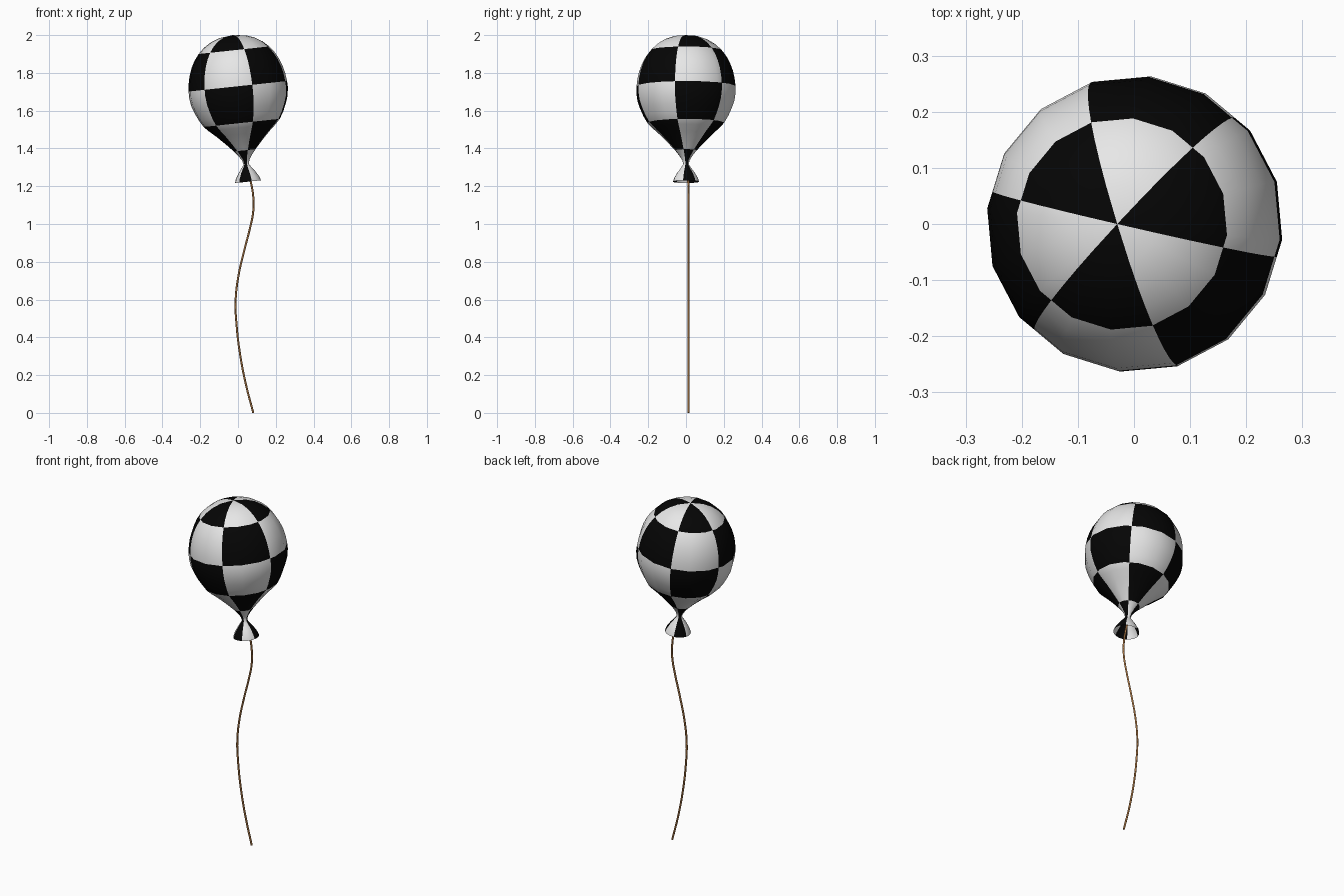
import bpy, bmesh, math

if "Cube" in bpy.data.objects:
    bpy.data.objects.remove(bpy.data.objects["Cube"])


def mat(name, rgb):
    m = bpy.data.materials.new(name)
    m.diffuse_color = (*rgb, 1)
    m.use_nodes = True
    m.node_tree.nodes["Principled BSDF"].inputs["Base Color"].default_value = m.diffuse_color
    return m


white = mat("white", (0.8, 0.8, 0.8))
black = mat("black", (0.0015, 0.0015, 0.0015))
brown = mat("brown string", (0.42, 0.19, 0.06))

# Balloon profile along its own axis: (radius, height above the mouth)
profile = [(.0695, 0), (.063, .02), (.045, .05), (.024, .078), (.014, .093), (.02, .115),
           (.036, .14), (.058, .167), (.098, .21), (.143, .255), (.18, .288), (.204, .313),
           (.226, .35), (.244, .39), (.258, .43), (.2645, .475)]
EQUATOR, CROWN, RADIUS, POWER = .475, .305, .2645, 2.17
for s in (.508, .55, .59, .63, .665, .70, .73, .755, .772):
    profile.append((RADIUS * (1 - ((s - EQUATOR) / CROWN) ** POWER) ** (1 / POWER), s))

# Sixteen-sided lathe with an open mouth
SIDES, TURN = 16, math.radians(-6)
bm = bmesh.new()
rings = []
for r, s in profile:
    angles = [TURN + math.tau * k / SIDES for k in range(SIDES)]
    rings.append([bm.verts.new((r * math.cos(a), r * math.sin(a), s)) for a in angles])
for lo, hi in zip(rings, rings[1:]):
    for k in range(SIDES):
        n = (k + 1) % SIDES
        bm.faces.new((lo[k], lo[n], hi[n], hi[k]))
pole = bm.verts.new((0, 0, EQUATOR + CROWN))
for k in range(SIDES):
    bm.faces.new((rings[-1][k], rings[-1][(k + 1) % SIDES], pole))

# Cut six sectors, then colour the cells as a checker of sector and band
START = -13
for k in range(3):
    a = math.radians(START + 60 * k)
    bmesh.ops.bisect_plane(bm, geom=bm.verts[:] + bm.edges[:] + bm.faces[:], dist=1e-5,
                           plane_co=(0, 0, 0), plane_no=(-math.sin(a), math.cos(a), 0))
bands = (.167, .313, .508, .70)
for f in bm.faces:
    c = f.calc_center_median()
    sector = int(((math.degrees(math.atan2(c.y, c.x)) - START) % 360) // 60)
    band = sum(c.z > b for b in bands)
    f.material_index = 1 if (sector + band) % 2 == 0 else 0
    f.smooth = True
me = bpy.data.meshes.new("balloon")
bm.to_mesh(me)
bm.free()
me.materials.append(white)
me.materials.append(black)
balloon = bpy.data.objects.new("balloon", me)
bpy.context.collection.objects.link(balloon)
balloon.location = (.053, 0, 1.224)
balloon.rotation_euler = (0, math.radians(-6.1), 0)

# Wavy string hanging from the neck
path = [(.04, 1.31), (.069, 1.217), (.082, 1.13), (.080, 1.06), (.064, .98), (.032, .856),
        (.001, .718), (-.013, .59), (-.008, .47), (.011, .31), (.042, .15), (.081, 0)]
cu = bpy.data.curves.new("string", 'CURVE')
cu.dimensions = '3D'
cu.bevel_depth = .0055
cu.bevel_resolution = 1
cu.resolution_u = 4
cu.use_fill_caps = True
sp = cu.splines.new('BEZIER')
sp.bezier_points.add(len(path) - 1)
for i, (p, (x, z)) in enumerate(zip(sp.bezier_points, path)):
    p.co = (x, .004 if i == 0 else .012, z)
    p.handle_left_type = p.handle_right_type = 'AUTO'
cu.materials.append(brown)
string = bpy.data.objects.new("string", cu)
bpy.context.collection.objects.link(string)
